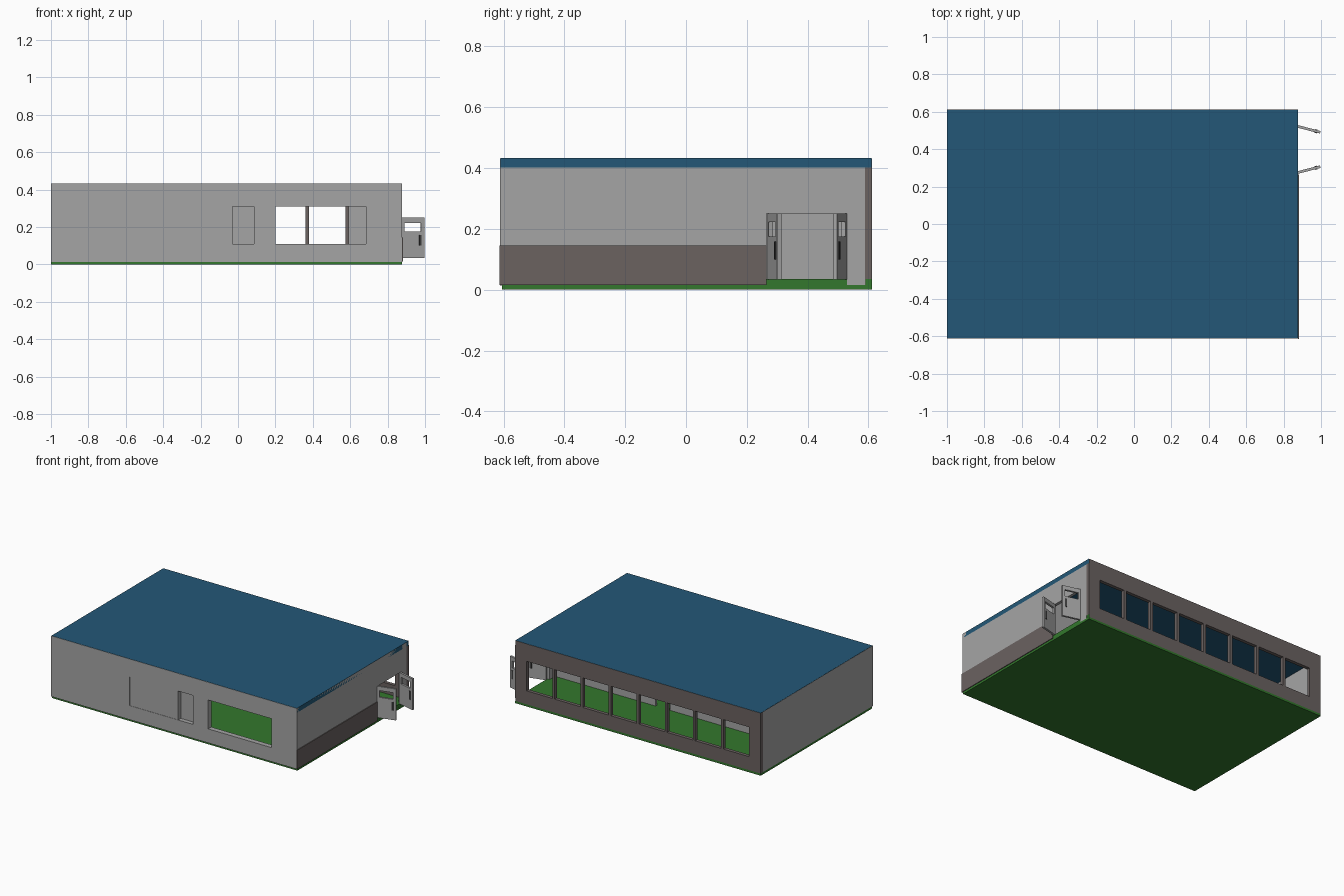
import bpy, bmesh
from math import atan2, hypot
from mathutils import Matrix, Vector

if "Cube" in bpy.data.objects:
    bpy.data.objects.remove(bpy.data.objects["Cube"])


def material(name, rgb):
    m = bpy.data.materials.new(name)
    m.diffuse_color = (*rgb, 1)
    m.use_nodes = True
    m.node_tree.nodes["Principled BSDF"].inputs["Base Color"].default_value = m.diffuse_color
    return m


GREY = material("wall grey", (0.375, 0.375, 0.375))
BROWN = material("cladding brown", (0.145, 0.122, 0.118))
BLUE = material("roof blue", (0.017, 0.097, 0.185))
GREEN = material("floor green", (0.033, 0.187, 0.026))
DARK = material("handle dark grey", (0.05, 0.05, 0.05))


def finish(bm, name, mat, matrix=None):
    bmesh.ops.recalc_face_normals(bm, faces=bm.faces)
    if matrix:
        bm.transform(matrix)
    mesh = bpy.data.meshes.new(name)
    bm.to_mesh(mesh)
    bm.free()
    mesh.materials.append(mat)
    ob = bpy.data.objects.new(name, mesh)
    bpy.context.collection.objects.link(ob)
    return ob


def box(name, mat, x, y, z, matrix=None):
    bm = bmesh.new()
    bmesh.ops.create_cube(bm, size=1)
    for v in bm.verts:
        v.co = Vector([(a + b) / 2 + c * (b - a) for (a, b), c in zip((x, y, z), v.co)])
    return finish(bm, name, mat, matrix)


def wall(name, mat, u, z, depth, holes, matrix=None):
    """Upright panel along x with rectangular holes (u0, u1, z0, z1)."""
    us = sorted({*u, *(h[i] for h in holes for i in (0, 1))})
    zs = sorted({*z, *(h[i] for h in holes for i in (2, 3))})
    bm = bmesh.new()
    grid = [[bm.verts.new((a, depth[0], b)) for b in zs] for a in us]
    for i in range(len(us) - 1):
        for j in range(len(zs) - 1):
            cu, cz = (us[i] + us[i + 1]) / 2, (zs[j] + zs[j + 1]) / 2
            if not any(h[0] < cu < h[1] and h[2] < cz < h[3] for h in holes):
                bm.faces.new((grid[i][j], grid[i + 1][j], grid[i + 1][j + 1], grid[i][j + 1]))
    bmesh.ops.delete(bm, geom=[v for v in bm.verts if not v.link_faces], context='VERTS')
    out = bmesh.ops.extrude_face_region(bm, geom=bm.faces[:], use_keep_orig=True)
    moved = [g for g in out["geom"] if isinstance(g, bmesh.types.BMVert)]
    bmesh.ops.translate(bm, verts=moved, vec=(0, depth[1] - depth[0], 0))
    return finish(bm, name, mat, matrix)


L, R, F, B, TOP = -1.0, 0.878, -0.612, 0.612, 0.432
SILL, HEAD = 0.11, 0.31

# Floor and roof
box("base_slab", GREEN, (L, R), (-0.605, B), (0, 0.015))
box("raised_floor", GREEN, (L + 0.02, R - 0.001), (0.265, 0.588), (0.015, 0.035))
box("main_floor", GREEN, (L + 0.02, R - 0.02), (F + 0.035, 0.265), (0.015, 0.035))
box("floor_corner", GREEN, (R - 0.02, R), (0.59, B - 0.001), (0.015, 0.035))
box("roof_slab", BLUE, (L + 0.001, R), (F + 0.002, B - 0.002), (0.402, TOP + 0.001))

# Front wall with a closed, partly slid shutter and an open window
wall("front_wall", GREY, (L, R), (0.013, TOP), (F, F + 0.035),
     [(-0.40, 0.085, SILL, HEAD), (0.20, 0.685, SILL, HEAD)])
box("front_shutter", GREY, (-0.40, -0.03), (F + 0.002, F + 0.03), (SILL, HEAD))
box("shutter_backing", GREY, (-0.42, 0.105), (F + 0.03, F + 0.04), (SILL - 0.02, HEAD + 0.02))

# Back wall with a row of eight windows
pitch, post, start = 0.215, 0.018, -0.92
windows = [(start + i * pitch + post / 2, start + (i + 1) * pitch - post / 2, SILL - 0.002, HEAD + 0.002)
           for i in range(8)]
wall("back_wall", BROWN, (L, R - 0.003), (0.015, TOP), (0.588, B), windows)
box("back_wall_end", BROWN, (R - 0.003, R), (0.589, B), (0.035, 0.402))

# Side walls; the right one is a panel turned to run along y
box("left_wall", GREY, (L, L + 0.02), (F + 0.035, 0.588), (0.015, TOP))
turn = Matrix(((0, 1, 0, 0), (1, 0, 0, 0), (0, 0, 1, 0), (0, 0, 0, 1)))
wall("right_wall", GREY, (F + 0.035, 0.588), (0.015, TOP), (R - 0.02, R),
     [(0.265, 0.53, 0.015, 0.25)], turn)
box("side_cladding", BROWN, (R - 0.001, 0.883), (F - 0.002, 0.265), (0.015, 0.145))

# Inner partition with a wide serving opening and a doorway
wall("partition", GREY, (L + 0.02, R - 0.02), (0.035, 0.402), (0.19, 0.205),
     [(0.20, 0.59, 0.10, 0.32), (-0.02, 0.09, 0.035, 0.25)])

# Two open door leaves, each with a pane opening and handles on both faces
for side, hinge_y, tip_y, t in (("near", 0.268, 0.300, 0.014), ("far", 0.529, 0.497, -0.014)):
    dx, dy = 0.998 - 0.876, tip_y - hinge_y
    width = hypot(dx, dy)
    place = Matrix.Translation((0.876, hinge_y, 0)) @ Matrix.Rotation(atan2(dy, dx), 4, 'Z')
    wall(side + "_door_leaf", GREY, (0, width), (0.033, 0.25), (0, t),
         [(0.016, width - 0.02, 0.175, 0.222)], place)
    for face, y in (("outer", 0), ("inner", t)):
        box(f"{side}_door_{face}_handle", DARK, (width - 0.03, width - 0.017),
            (y - 0.003, y + 0.003), (0.10, 0.158), place)
